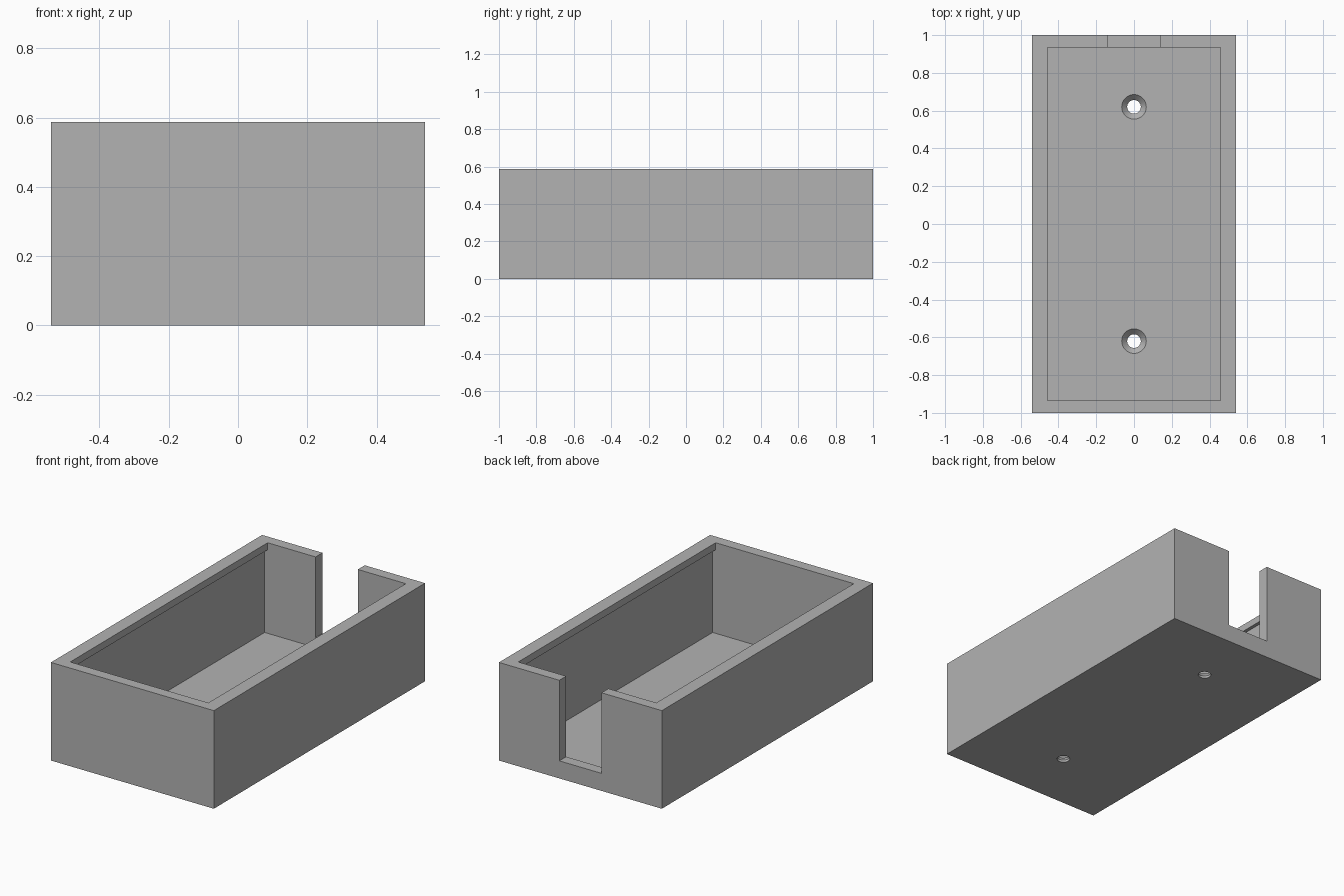
import bpy
import bmesh
from mathutils import Matrix

if "Cube" in bpy.data.objects:
    bpy.data.objects.remove(bpy.data.objects["Cube"], do_unlink=True)

WIDTH, LENGTH, HEIGHT = 1.08, 2.0, 0.588
FLOOR, LIP = 0.045, 0.042

grey = bpy.data.materials.new("plain grey")
grey.use_nodes = True
colour = (0.45, 0.45, 0.45, 1)
grey.diffuse_color = colour
grey.node_tree.nodes["Principled BSDF"].inputs["Base Color"].default_value = colour


def make_object(name, bm):
    mesh = bpy.data.meshes.new(name)
    bm.to_mesh(mesh)
    bm.free()
    mesh.materials.append(grey)
    obj = bpy.data.objects.new(name, mesh)
    bpy.context.collection.objects.link(obj)
    return obj


def box(name, low, high):
    size = [b - a for a, b in zip(low, high)]
    centre = [(a + b) / 2 for a, b in zip(low, high)]
    bm = bmesh.new()
    bmesh.ops.create_cube(bm, size=1, matrix=Matrix.Translation(centre) @ Matrix.Diagonal((*size, 1)))
    return make_object(name, bm)


def frustum(name, y, z_low, z_high, r_low, r_high):
    bm = bmesh.new()
    bmesh.ops.create_cone(bm, cap_ends=True, segments=48, radius1=r_low, radius2=r_high,
                          depth=z_high - z_low,
                          matrix=Matrix.Translation((0, y, (z_low + z_high) / 2)))
    return make_object(name, bm)


def cut(target, cutter):
    mod = target.modifiers.new("cut", "BOOLEAN")
    mod.operation = "DIFFERENCE"
    mod.solver = "EXACT"
    mod.object = cutter
    bpy.context.view_layer.objects.active = target
    bpy.ops.object.modifier_apply(modifier=mod.name)
    bpy.data.objects.remove(cutter, do_unlink=True)


# Open tray body
tray = box("tray", (-WIDTH / 2, -LENGTH / 2, 0), (WIDTH / 2, LENGTH / 2, HEIGHT))

# Cavity, wider below the lips that run along the long walls
cut(tray, box("cavity_cutter", (-0.478, -0.935, FLOOR), (0.478, 0.935, HEIGHT - LIP)))
cut(tray, box("opening_cutter", (-0.458, -0.935, 0.3), (0.458, 0.935, 0.8)))

# Slot in the back wall
cut(tray, box("slot_cutter", (-0.14, 0.8, 0.105), (0.14, 1.2, 0.8)))

# Countersunk screw holes in the floor
for y in (-0.62, 0.62):
    cut(tray, frustum("hole_cutter", y, -0.1, 0.2, 0.036, 0.036))
    cut(tray, frustum("countersink_cutter", y, 0.012, FLOOR + 0.033, 0.034, 0.096))

bpy.ops.object.select_all(action="DESELECT")
tray.select_set(True)
bpy.context.view_layer.objects.active = tray
bpy.ops.object.shade_smooth_by_angle()
